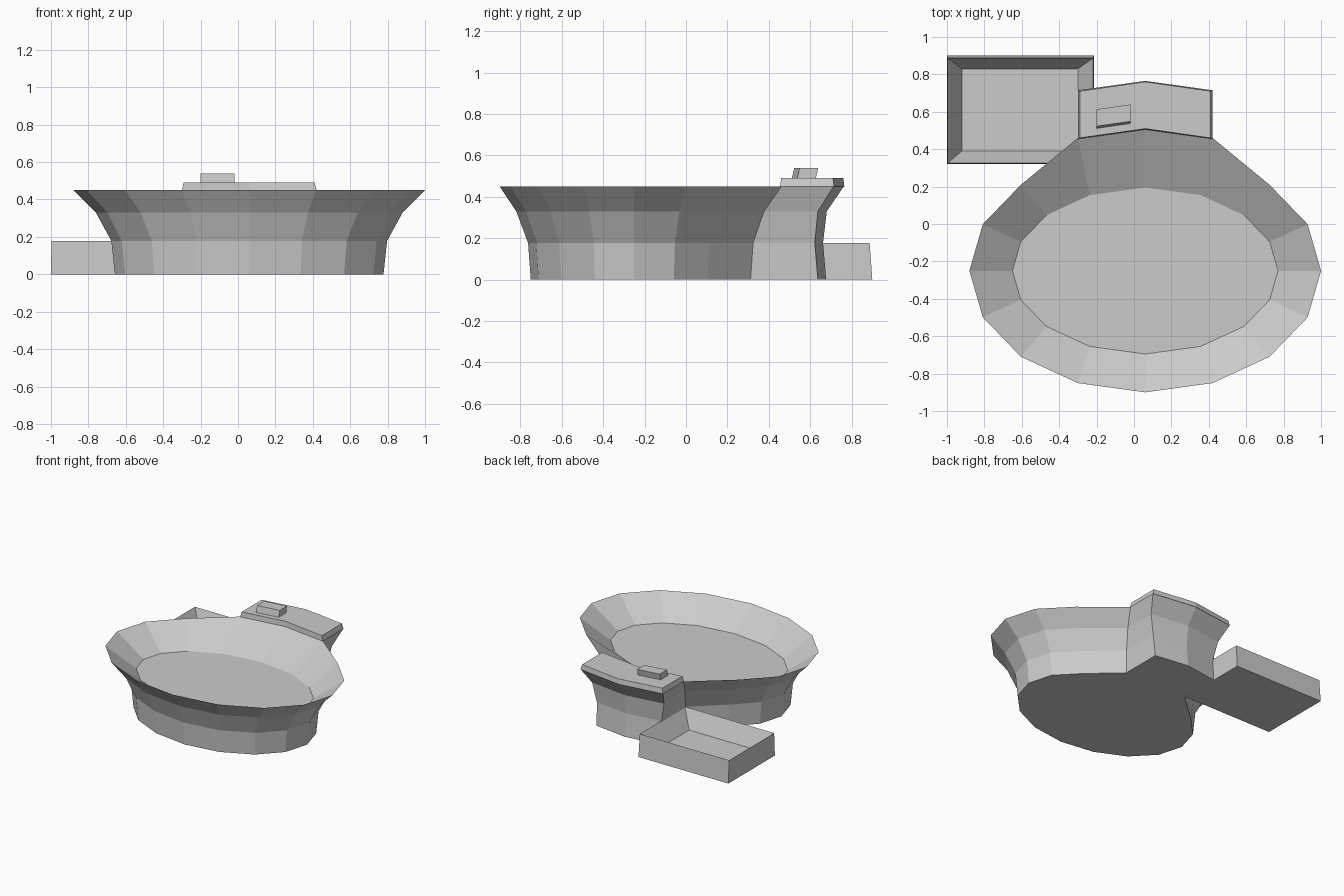
import bpy, bmesh
from math import cos, sin, pi, radians

if "Cube" in bpy.data.objects:
    bpy.data.objects.remove(bpy.data.objects["Cube"])

CX, CY, SIDES = 0.06, -0.25, 16


def loft(name, rings, cap_start=True, cap_end=True):
    """Skin equal-length rings of 3D points into one flat-shaded object."""
    bm = bmesh.new()
    loops = [[bm.verts.new(p) for p in ring] for ring in rings]
    n = len(loops[0])
    for a, b in zip(loops, loops[1:]):
        for i in range(n):
            j = (i + 1) % n
            bm.faces.new((a[i], a[j], b[j], b[i]))
    if cap_start:
        bm.faces.new(loops[0][::-1])
    if cap_end:
        bm.faces.new(loops[-1])
    mesh = bpy.data.meshes.new(name)
    bm.to_mesh(mesh)
    bm.free()
    obj = bpy.data.objects.new(name, mesh)
    bpy.context.collection.objects.link(obj)
    return obj


def oval(rx, ry, z, shift=0.0, skew=0.0):
    """16-sided oval; the three rear points are pushed back by shift.
    skew turns the in-between corners towards the long axis."""
    pts = []
    for i in range(SIDES):
        a = 2 * pi * i / SIDES
        a -= radians(skew) * sin(2 * a)
        push = shift if i in (3, 4, 5) else 0
        pts.append((CX + rx * cos(a), CY + ry * sin(a) + push, z))
    return pts


def body_ring(rx, ry, z, back, mid):
    """Oval outline with the squared rear extension in place of the back."""
    o = oval(rx, ry, z, 0.11 if z > 0.4 else 0.10)
    h = o[3][0] - CX
    rear = [(CX + h, back, z), (CX, mid, z), (CX - h, back, z)]
    return o[:4] + rear + o[5:]


def rect(x0, x1, y0, y1, z):
    return [(x0, y0, z), (x1, y0, z), (x1, y1, z), (x0, y1, z)]


# Flared outer body with the rear extension, open at the top
loft("outer_body", [
    body_ring(0.718, 0.50, 0.00, 0.637, 0.677),
    body_ring(0.737, 0.513, 0.178, 0.622, 0.662),
    body_ring(0.82, 0.57, 0.33, 0.637, 0.68),
    body_ring(0.94, 0.65, 0.45, 0.713, 0.762),
], cap_end=False)

# Sloped bowl with a flat floor
floor = oval(0.71, 0.445, 0.29, skew=3)
rim = oval(0.94, 0.65, 0.45, 0.11)
loft("inner_bowl", [rim, floor], cap_start=False)


# Chevron-shaped deck on the rear extension
def deck_ring(half, front, back, z):
    return [(CX - half, front, z), (CX, front + 0.05, z), (CX + half, front, z),
            (CX + half, back, z), (CX, back + 0.05, z), (CX - half, back, z)]


loft("rear_deck", [deck_ring(0.36, 0.455, 0.715, 0.45),
                   deck_ring(0.35, 0.46, 0.71, 0.49)])


# Small angled block on the deck
def block_ring(y, z):
    return [(-0.20, y, z), (-0.02, y + 0.026, z),
            (-0.02, y + 0.116, z), (-0.20, y + 0.09, z)]


loft("deck_block", [block_ring(0.51, 0.485), block_ring(0.523, 0.54)])

# Low open tray behind the body with sloped inner sides
loft("rear_tray", [
    rect(-1.0, -0.215, 0.32, 0.90, 0.0),
    rect(-0.997, -0.218, 0.325, 0.887, 0.178),
    rect(-0.92, -0.30, 0.39, 0.83, 0.04),
])
